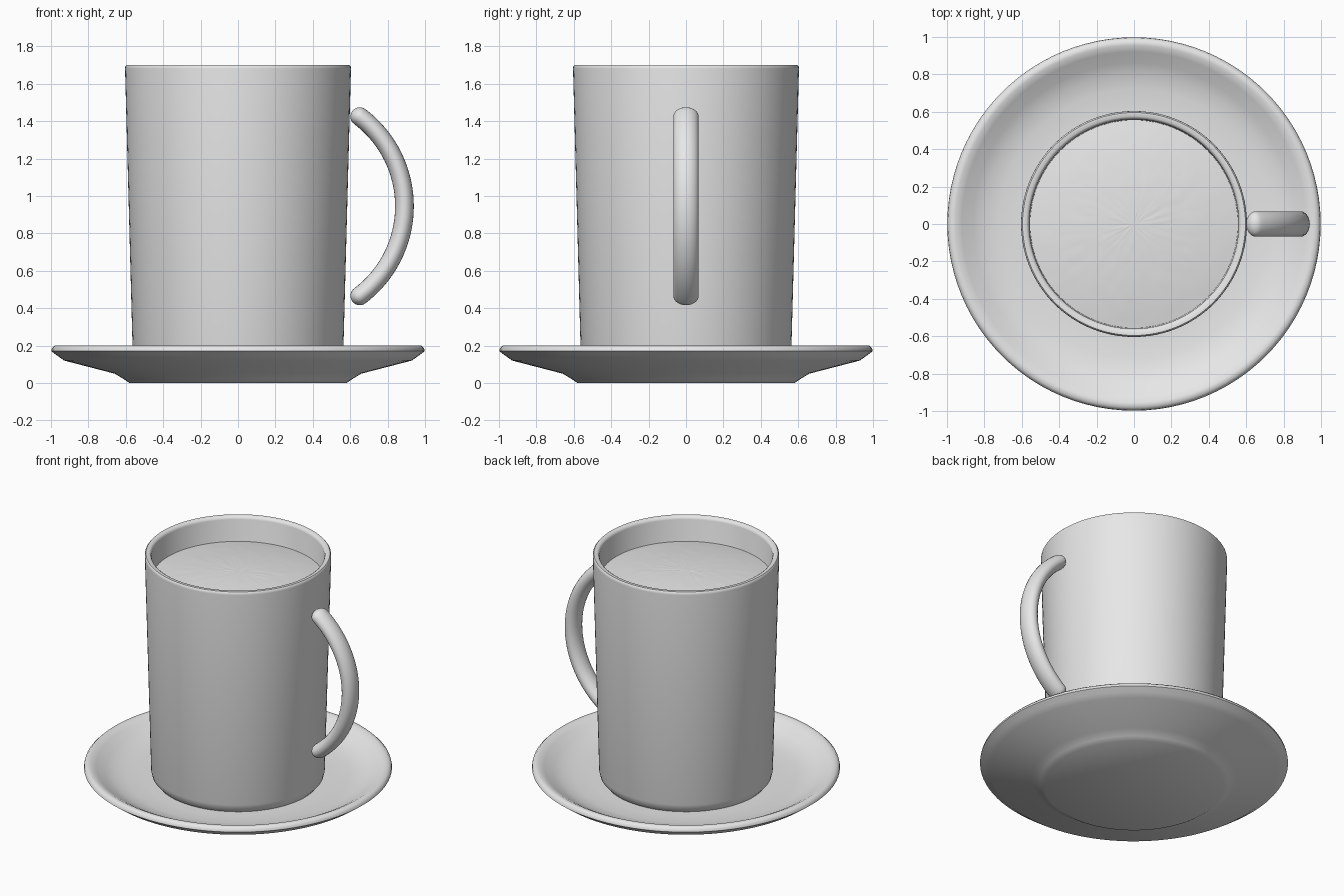
import bpy, bmesh, math, random
from mathutils import Vector

if "Cube" in bpy.data.objects:
    bpy.data.objects.remove(bpy.data.objects["Cube"])

random.seed(4)
SEG = 96

grey = bpy.data.materials.new("plain_grey")
grey.diffuse_color = (0.8, 0.8, 0.8, 1)
grey.use_nodes = True
grey.node_tree.nodes["Principled BSDF"].inputs["Base Color"].default_value = grey.diffuse_color


def finish(name, bm, angle=50):
    """Turn a bmesh into a smooth shaded object."""
    bmesh.ops.remove_doubles(bm, verts=bm.verts, dist=1e-5)
    bmesh.ops.recalc_face_normals(bm, faces=bm.faces)
    mesh = bpy.data.meshes.new(name)
    bm.to_mesh(mesh)
    bm.free()
    mesh.materials.append(grey)
    obj = bpy.data.objects.new(name, mesh)
    bpy.context.collection.objects.link(obj)
    bpy.ops.object.select_all(action='DESELECT')
    bpy.context.view_layer.objects.active = obj
    obj.select_set(True)
    bpy.ops.object.shade_smooth_by_angle(angle=math.radians(angle))
    return obj


def lathe(name, profile, angle=50):
    """Spin an (r, z) profile around the z axis."""
    bm = bmesh.new()
    verts = [bm.verts.new((r, 0, z)) for r, z in profile]
    edges = [bm.edges.new(pair) for pair in zip(verts, verts[1:])]
    bmesh.ops.spin(bm, geom=verts + edges, axis=(0, 0, 1), cent=(0, 0, 0),
                   angle=math.tau, steps=SEG)
    return finish(name, bm, angle)


# Saucer: flat foot, flared underside, rounded lip, shallow dish
lathe("saucer", [(0, 0), (0.58, 0), (0.61, 0.02), (0.66, 0.05), (0.93, 0.12),
                 (0.965, 0.145), (0.998, 0.17), (0.995, 0.185), (0.98, 0.2),
                 (0.955, 0.2), (0.92, 0.182), (0.86, 0.145), (0.8, 0.12),
                 (0.72, 0.105), (0.6, 0.1), (0, 0.1)])

# Cup: chamfered foot, slightly tapered wall, soft rim, hollow inside
lathe("cup", [(0, 0.1), (0.535, 0.1), (0.555, 0.125), (0.563, 0.16),
              (0.604, 1.68), (0.603, 1.692), (0.596, 1.7), (0.575, 1.7),
              (0.565, 1.693), (0.56, 1.68), (0.525, 0.22), (0.5, 0.18),
              (0, 0.18)], 40)

# Drink: gently domed surface with faint radial ripples
drink = lathe("drink", [(0.556 * i / 16, 1.525 + 0.05 * (1 - (i / 16) ** 2))
                        for i in range(17)])
for v in drink.data.vertices:
    r = math.hypot(v.co.x, v.co.y)
    if 0.01 < r < 0.54:
        v.co.z += random.uniform(-0.001, 0.001)

# Handle: oval tube swept along an arc, with rounded ends
SIDES, STEPS, CAP = 24, 40, 7
R, CENTRE, REACH = 0.6, Vector((0.29, 0, 0.945)), math.radians(53)
stations = []       # arc angle, offset along tangent, section scale
for i in range(CAP):
    t = math.pi / 2 * (1 - i / CAP)
    stations.append((-REACH, -0.05 * math.sin(t), max(math.cos(t), 0)))
for i in range(STEPS + 1):
    stations.append((REACH * (2 * i / STEPS - 1), 0, 1))
stations += [(-a, -o, s) for a, o, s in reversed(stations[:CAP])]

bm = bmesh.new()
rings = []
for a, offset, scale in stations:
    normal = Vector((math.cos(a), 0, math.sin(a)))
    tangent = Vector((-math.sin(a), 0, math.cos(a)))
    mid = CENTRE + normal * R + tangent * offset
    ring = []
    for k in range(SIDES):
        u = math.tau * k / SIDES
        ring.append(bm.verts.new(mid + normal * (0.05 * scale * math.cos(u))
                                 + Vector((0, 0.068 * scale * math.sin(u), 0))))
    rings.append(ring)
for a, b in zip(rings, rings[1:]):
    for k in range(SIDES):
        j = (k + 1) % SIDES
        bm.faces.new((a[k], a[j], b[j], b[k]))
finish("handle", bm)
